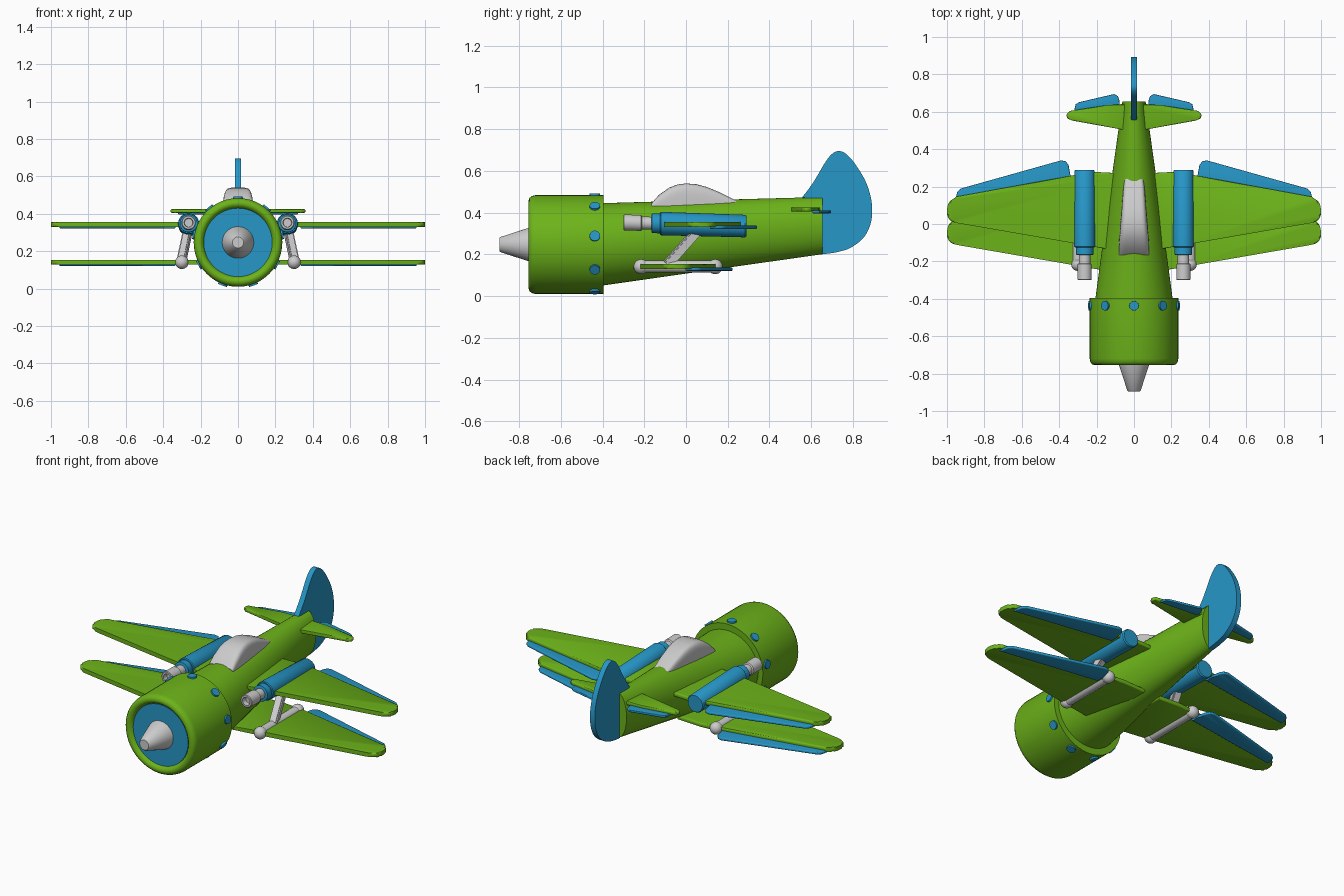
import bpy, bmesh, math
from mathutils import Matrix, Vector

if "Cube" in bpy.data.objects:
    bpy.data.objects.remove(bpy.data.objects["Cube"])


def material(name, rgb):
    m = bpy.data.materials.new(name)
    m.diffuse_color = (*rgb, 1)
    m.use_nodes = True
    m.node_tree.nodes["Principled BSDF"].inputs["Base Color"].default_value = m.diffuse_color
    return m


GREEN = material("green_paint", (0.15, 0.45, 0.01))
BLUE = material("blue_paint", (0.02, 0.31, 0.58))


def finish(name, bm, mat=None, mirror=False, angle=35):
    bmesh.ops.recalc_face_normals(bm, faces=bm.faces)
    me = bpy.data.meshes.new(name)
    bm.to_mesh(me)
    bm.free()
    ob = bpy.data.objects.new(name, me)
    bpy.context.collection.objects.link(ob)
    if mat:
        me.materials.append(mat)
    if mirror:
        ob.modifiers.new("mirror", "MIRROR")
    bpy.ops.object.select_all(action="DESELECT")
    ob.select_set(True)
    bpy.context.view_layer.objects.active = ob
    bpy.ops.object.shade_smooth_by_angle(angle=math.radians(angle))
    return ob


def loft(name, rings, mat=None, n=48, power=1.0, mirror=False):
    """Skin along y; each ring is (x, y, z, half width, half height)."""
    bm = bmesh.new()
    bend = lambda v: math.copysign(abs(v) ** power, v) if abs(v) > 1e-6 else 0
    loops = []
    for x, y, z, rx, rz in rings:
        angles = [2 * math.pi * i / n for i in range(n)]
        loops.append([bm.verts.new((x + rx * bend(math.cos(a)), y, z + rz * bend(math.sin(a))))
                      for a in angles])
    for p, q in zip(loops, loops[1:]):
        for i in range(n):
            j = (i + 1) % n
            bm.faces.new((p[i], p[j], q[j], q[i]))
    bm.faces.new(loops[0])
    bm.faces.new(loops[-1])
    return finish(name, bm, mat, mirror)


def turned(name, profile, z, mat=None, x=0.0, mirror=False, tilt=0.0):
    """Round part along y from (y, radius) pairs."""
    return loft(name, [(x, y, z + tilt * y, r, r) for y, r in profile], mat, mirror=mirror)


def plate(name, pts, low, high, mat, bevel, upright=False, mirror=True):
    """Outline extruded in z, or in x when upright, with rounded rims."""
    bm = bmesh.new()
    place = (lambda a, b, h: (h, a, b)) if upright else (lambda a, b, h: (a, b, h))
    bottom = [bm.verts.new(place(a, b, low)) for a, b in pts]
    top = [bm.verts.new(place(a, b, high)) for a, b in pts]
    rims = [bm.faces.new(bottom), bm.faces.new(top)]
    for i in range(len(pts)):
        j = (i + 1) % len(pts)
        bm.faces.new((bottom[i], bottom[j], top[j], top[i]))
    edges = list({e for f in rims for e in f.edges})
    bmesh.ops.bevel(bm, geom=edges, offset=bevel, segments=3, profile=0.5, affect="EDGES")
    return finish(name, bm, mat, mirror)


def smooth_path(ctrl, steps=6):
    """Catmull-Rom through an open run of 2D points."""
    p = [Vector(c) for c in ctrl]
    p = [2 * p[0] - p[1]] + p + [2 * p[-1] - p[-2]]
    out = []
    for a, b, c, d in zip(p, p[1:], p[2:], p[3:]):
        for s in range(steps):
            t = s / steps
            out.append(tuple(0.5 * (2 * b + (c - a) * t + (2 * a - 5 * b + 4 * c - d) * t ** 2
                                    + (3 * b - a - 3 * c + d) * t ** 3)))
    return out + [tuple(p[-2])]


# Fuselage and engine cowl with hollow lip
loft("fuselage", [(0, -0.41, 0.247, 0.208, 0.198), (0, 0.1, 0.291, 0.140, 0.169),
                  (0, 0.655, 0.338, 0.062, 0.137)], GREEN, n=64)
turned("engine_cowl", [(-0.395, 0.19), (-0.395, 0.237), (-0.72, 0.237), (-0.738, 0.233),
                       (-0.75, 0.224), (-0.755, 0.210), (-0.752, 0.198), (-0.742, 0.188),
                       (-0.725, 0.180)], 0.247, GREEN)
turned("engine_face", [(-0.738, 0.183), (-0.72, 0.183)], 0.247, BLUE)
turned("nose_cone", [(-0.895, 0.030), (-0.89, 0.036), (-0.755, 0.080), (-0.725, 0.088)], 0.247)

# Nine round studs around the cowl
bm = bmesh.new()
for k in range(9):
    turn = Matrix.Rotation(math.radians(40 * k), 4, "Y")
    m = Matrix.Translation((0, -0.437, 0.247)) @ turn @ Matrix.Translation((0, 0, 0.23))
    bmesh.ops.create_cone(bm, cap_ends=True, segments=20, radius1=0.027, radius2=0.025,
                          depth=0.03, matrix=m)
finish("cowl_studs", bm, BLUE)

# Canopy
loft("canopy", [(0, y, 0.40, w, top - 0.40) for y, w, top in
                [(-0.165, 0.082, 0.445), (-0.13, 0.081, 0.485), (-0.08, 0.079, 0.520),
                 (-0.04, 0.076, 0.535), (0.0, 0.073, 0.540), (0.05, 0.069, 0.536),
                 (0.1, 0.065, 0.523), (0.16, 0.060, 0.498), (0.21, 0.055, 0.473),
                 (0.25, 0.050, 0.453)]], n=48, power=0.35)

# Tail fin
fin = smooth_path([(0.555, 0.47), (0.61, 0.545), (0.67, 0.645), (0.705, 0.685), (0.737, 0.695),
                   (0.775, 0.675), (0.82, 0.62), (0.865, 0.54), (0.89, 0.45), (0.888, 0.36),
                   (0.855, 0.285), (0.79, 0.232), (0.72, 0.21), (0.65, 0.20)])
plate("tail_fin", fin + [(0.65, 0.45)], -0.016, 0.016, BLUE, 0.005, upright=True, mirror=False)

# Two pairs of wings with flaps, the lower pair set further forward
tip = smooth_path([(0.94, 0.004), (0.978, 0.016), (0.998, 0.045), (0.998, 0.088),
                   (0.985, 0.12), (0.95, 0.146)], 4)
wing = [(0.05, -0.15), (0.27, -0.112)] + tip + [(0.30, 0.265), (0.20, 0.278), (0.05, 0.27)]
flap = [(0.335, 0.21), (0.338, 0.25), (0.35, 0.315), (0.365, 0.335), (0.39, 0.34),
        (0.925, 0.19), (0.945, 0.172), (0.955, 0.13), (0.955, 0.115)]
for label, dy, z in (("upper", 0.0, 0.330), ("lower", -0.117, 0.129)):
    shift = lambda pts: [(x, y + dy) for x, y in pts]
    plate(label + "_wings", shift(wing), z, z + 0.025, GREEN, 0.009)
    plate(label + "_wing_flaps", shift(flap), z - 0.008, z + 0.008, BLUE, 0.005)

# Tailplane and elevators
tail_tip = smooth_path([(0.33, 0.553), (0.355, 0.565), (0.36, 0.585), (0.345, 0.604)], 3)
plate("tailplane", [(0.0, 0.495), (0.08, 0.508)] + tail_tip + [(0.15, 0.635), (0.0, 0.645)],
      0.405, 0.425, GREEN, 0.007)
plate("elevators", [(0.075, 0.625), (0.078, 0.66), (0.085, 0.682), (0.105, 0.695), (0.295, 0.651),
                    (0.312, 0.640), (0.32, 0.605)], 0.397, 0.411, BLUE, 0.004)

# Gun pods resting on the upper wings
gun = dict(x=0.264, mirror=True, tilt=-0.03)
turned("gun_pods", [(-0.165, 0.042), (-0.163, 0.047), (-0.125, 0.047), (-0.125, 0.052),
                    (-0.12, 0.056), (0.283, 0.054), (0.29, 0.049)], 0.344, BLUE, **gun)
turned("gun_barrels", [(-0.27, 0.022), (-0.30, 0.024), (-0.30, 0.034), (-0.297, 0.038),
                       (-0.215, 0.038), (-0.21, 0.031), (-0.15, 0.031)], 0.344, **gun)

# Slanted wing struts
top, base = Vector((0.265, 0.065, 0.325)), Vector((0.303, -0.095, 0.145))
axis = top - base
bm = bmesh.new()
m = (Matrix.Translation((top + base) / 2) @ axis.to_track_quat("Z", "X").to_matrix().to_4x4()
     @ Matrix.Diagonal((0.045, 0.045, axis.length, 1)))
bmesh.ops.create_cube(bm, size=1, matrix=m)
bmesh.ops.bevel(bm, geom=list(bm.edges), offset=0.006, segments=2, affect="EDGES")
finish("wing_struts", bm, mirror=True)

# Lower rails with ball ends
bm = bmesh.new()
ends = (-0.215, 0.14)
m = Matrix.Translation((0.30, sum(ends) / 2, 0.141)) @ Matrix.Rotation(math.pi / 2, 4, "X")
bmesh.ops.create_cone(bm, cap_ends=True, segments=24, radius1=0.029, radius2=0.029,
                      depth=ends[1] - ends[0], matrix=m)
for y in ends:
    bmesh.ops.create_uvsphere(bm, u_segments=24, v_segments=14, radius=0.036,
                              matrix=Matrix.Translation((0.30, y, 0.141)))
finish("lower_rails", bm, mirror=True)
